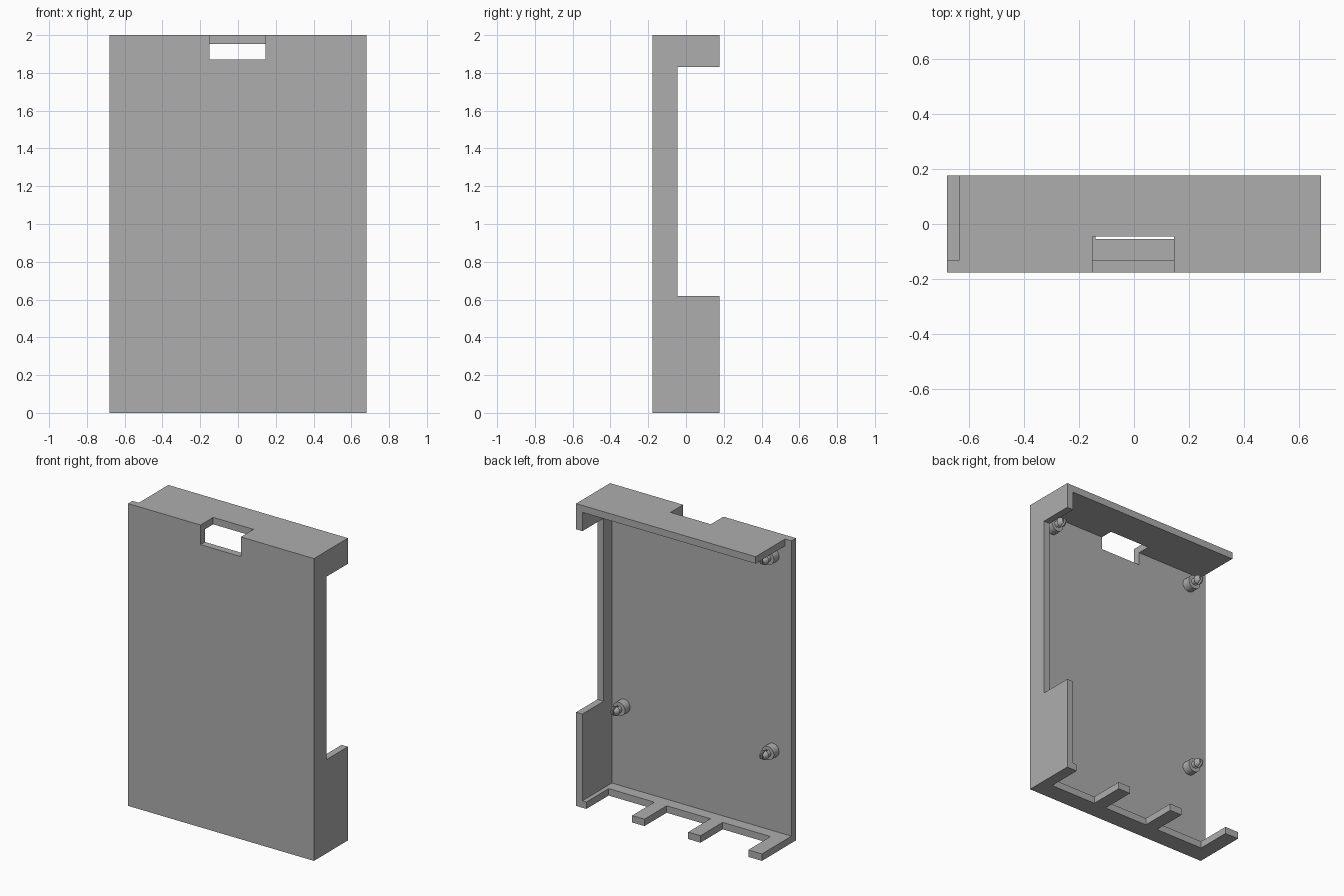
import bpy, bmesh, math
from mathutils import Vector

if "Cube" in bpy.data.objects:
    bpy.data.objects.remove(bpy.data.objects["Cube"], do_unlink=True)

grey = bpy.data.materials.new("plain grey")
grey.use_nodes = True
COLOUR = (0.42, 0.42, 0.42, 1)
grey.diffuse_color = COLOUR
grey.node_tree.nodes["Principled BSDF"].inputs["Base Color"].default_value = COLOUR

X, Y, Z = 0.68, 0.177, 2.0      # outer half width, half depth, height
T = 0.046                       # wall thickness
PANEL = -Y + T                  # inner face of the front panel
RIM = -0.045                    # depth of the low rim and the notch
NL, NR = -0.15, 0.145           # notch sides


def finish(name, bm):
    bmesh.ops.recalc_face_normals(bm, faces=bm.faces)
    mesh = bpy.data.meshes.new(name)
    bm.to_mesh(mesh)
    bm.free()
    mesh.materials.append(grey)
    ob = bpy.data.objects.new(name, mesh)
    bpy.context.collection.objects.link(ob)
    return ob


def prism(name, outline, axis, lo, hi):
    """Extrude a 2D outline along the given axis, from lo to hi."""
    bm = bmesh.new()
    verts = []
    for point in outline:
        co = list(point)
        co.insert(axis, lo)
        verts.append(bm.verts.new(co))
    face = bm.faces.new(verts)
    grown = bmesh.ops.extrude_face_region(bm, geom=[face])["geom"]
    shift = Vector((0, 0, 0))
    shift[axis] = hi - lo
    bmesh.ops.translate(bm, vec=shift, verts=[g for g in grown if isinstance(g, bmesh.types.BMVert)])
    return finish(name, bm)


def lathe(profile, steps=24):
    """Turn (radius, y) points around the y axis."""
    bm = bmesh.new()
    verts = [bm.verts.new((r, y, 0)) for r, y in profile]
    edges = [bm.edges.new(pair) for pair in zip(verts, verts[1:])]
    bmesh.ops.spin(bm, geom=verts + edges, cent=(0, 0, 0), axis=(0, 1, 0),
                   angle=math.tau, steps=steps)
    bmesh.ops.remove_doubles(bm, verts=bm.verts, dist=0.0001)
    return bm


def smooth(ob):
    bpy.ops.object.select_all(action='DESELECT')
    ob.select_set(True)
    bpy.context.view_layer.objects.active = ob
    bpy.ops.object.shade_smooth_by_angle(angle=math.radians(35))


# Front panel with the notch in its top edge
prism("front_panel", [(-X, 0), (X, 0), (X, Z), (NR, Z), (NR, 1.87),
                      (NL, 1.87), (NL, Z), (-X, Z)], 1, -Y, PANEL)

# Side wall, cut down to a low rim in the middle
prism("side_wall", [(PANEL, 0), (Y, 0), (Y, 0.62), (RIM, 0.62), (RIM, 1.83),
                    (Y, 1.83), (Y, Z), (PANEL, Z)], 0, X - T, X)

# Top plate, stopping short of the open side
prism("top_plate", [(T - X, PANEL), (NL, PANEL), (NL, RIM), (NR, RIM), (NR, PANEL),
                    (X - T, PANEL), (X - T, Y), (T - X, Y)], 2, Z - T, Z)

# Bottom plate with four fingers
SLOT = -0.055
outline = [(X - T, PANEL), (-X, PANEL)]
for left, right in [(-X, -0.58), (-0.23, -0.14), (0.18, 0.27), (0.605, X - T)]:
    outline += [(left, SLOT), (left, Y), (right, Y), (right, SLOT)]
outline.remove((-X, SLOT))
outline.remove((X - T, SLOT))
prism("bottom_plate", outline, 2, 0, T)

# Mounting pegs: a round post carrying a split snap head
for px, side in [(-0.545, "right"), (0.545, "left")]:
    for pz, level in [(0.58, "lower"), (1.87, "upper")]:
        name = f"{level}_{side}_peg"
        post = finish(name + "_post", lathe([(0, 0), (0.045, 0), (0.045, 0.055), (0, 0.055)]))
        bm = lathe([(0, 0.055), (0.023, 0.055), (0.023, 0.078), (0.03, 0.085),
                    (0.03, 0.095), (0.016, 0.12), (0, 0.12)])
        cut = bmesh.ops.bisect_plane(bm, geom=bm.verts[:] + bm.edges[:] + bm.faces[:],
                                     plane_co=(0.006, 0, 0), plane_no=(1, 0, 0), clear_inner=True)
        rim = [g for g in cut["geom_cut"] if isinstance(g, bmesh.types.BMEdge)]
        bmesh.ops.holes_fill(bm, edges=rim)
        head = finish(name + "_head", bm)
        head.modifiers.new("other_half", 'MIRROR')
        for ob in (post, head):
            ob.location = (px, PANEL, pz)
            smooth(ob)
